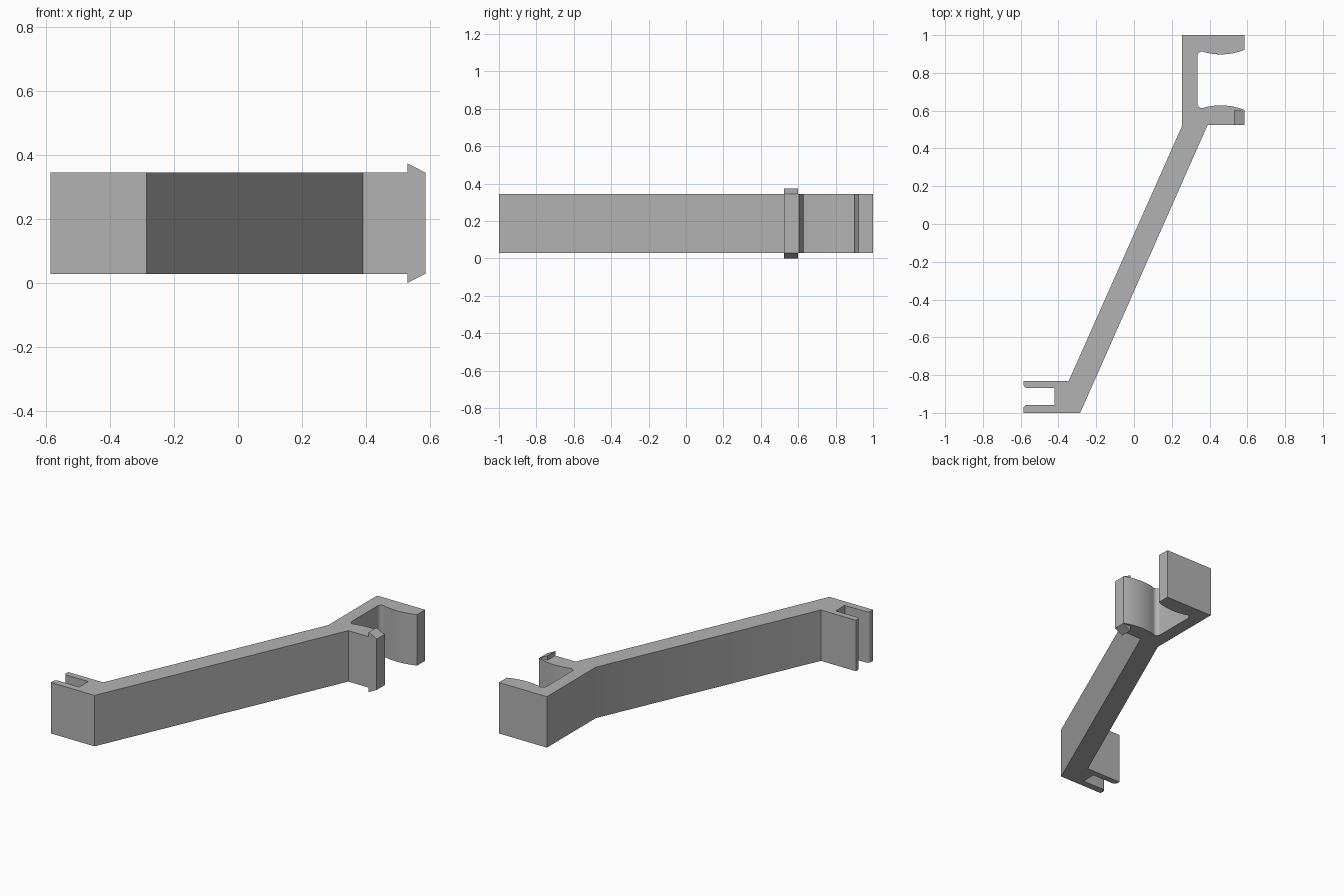
import bpy, bmesh, math
from mathutils import Vector

cube = bpy.data.objects.get("Cube")
if cube:
    bpy.data.objects.remove(cube, do_unlink=True)

grey = bpy.data.materials.new("light grey plastic")
grey.use_nodes = True
colour = (0.45, 0.45, 0.45, 1)
grey.diffuse_color = colour
grey.node_tree.nodes["Principled BSDF"].inputs["Base Color"].default_value = colour

BOTTOM, TOP = 0.028, 0.344
MID_Y = 0.763          # centre line of the large clip
SLOT_Y = -0.9125       # centre line of the small clip


def arc(cx, cy, r, start, end, steps):
    """Points along a circular arc, angles in degrees."""
    angles = [math.radians(start + (end - start) * i / steps) for i in range(steps + 1)]
    return [(cx + r * math.cos(a), cy + r * math.sin(a)) for a in angles]


def flipped(points, axis_y):
    """Mirror points across a horizontal line, keeping the outline direction."""
    return [(x, 2 * axis_y - y) for x, y in reversed(points)]


def prism(name, points, offset):
    """Extrude a flat outline into a solid."""
    bm = bmesh.new()
    face = bm.faces.new([bm.verts.new(p) for p in points])
    new = bmesh.ops.extrude_face_region(bm, geom=[face])["geom"]
    bmesh.ops.translate(bm, vec=Vector(offset),
                        verts=[v for v in new if isinstance(v, bmesh.types.BMVert)])
    bmesh.ops.recalc_face_normals(bm, faces=bm.faces)
    mesh = bpy.data.meshes.new(name)
    bm.to_mesh(mesh)
    bm.free()
    mesh.materials.append(grey)
    obj = bpy.data.objects.new(name, mesh)
    bpy.context.collection.objects.link(obj)
    bpy.ops.object.select_all(action="DESELECT")
    obj.select_set(True)
    bpy.context.view_layer.objects.active = obj
    bpy.ops.object.shade_smooth_by_angle(angle=math.radians(32))
    return obj


# Large clip: bulging jaw, then rounded inner corner
r = 0.34
jaw = arc(0.46, 0.628 - r, r, 68.4, 106, 18) + arc(0.361, 0.639, 0.026, 285, 180, 10)
clip = jaw + flipped(jaw, MID_Y)

# Small clip: slot with rounded lead-in edges
lip = arc(-0.565, -0.848, 0.02, 180, 270, 8) + [(-0.42, -0.868)]
slot = lip + flipped(lip, SLOT_Y)

outline = ([(-0.585, -1), (-0.285, -1), (0.39, 0.525), (0.585, 0.525)]
           + clip
           + [(0.585, 1), (0.255, 1), (0.255, 0.52), (-0.345, -0.83), (-0.585, -0.83)]
           + slot)
prism("bracket_body", [(x, y, BOTTOM) for x, y in outline], (0, 0, TOP - BOTTOM))

# Wedge catches above and below the front jaw tip
for name, base, peak in (("upper_catch", TOP, 0.372), ("lower_catch", BOTTOM, 0.0)):
    prism(name, [(0.53, 0.525, base), (0.585, 0.525, base), (0.53, 0.525, peak)],
          (0, 0.075, 0))
